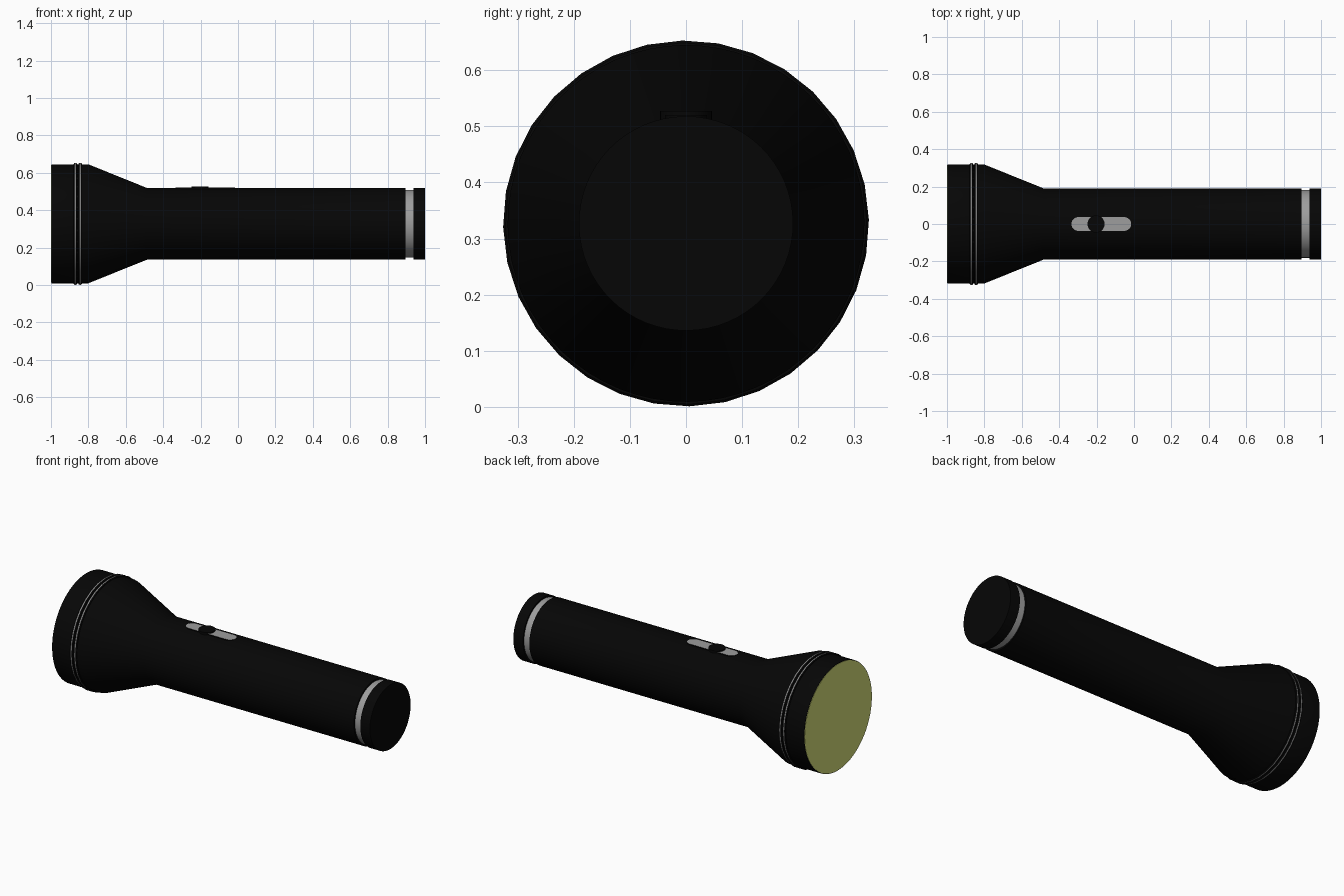
import bpy, bmesh, math

if "Cube" in bpy.data.objects:
    bpy.data.objects.remove(bpy.data.objects["Cube"])

AXIS_Z = 0.327  # height of the torch's long axis


def material(name, rgb):
    m = bpy.data.materials.new(name)
    m.diffuse_color = (*rgb, 1)
    m.use_nodes = True
    m.node_tree.nodes["Principled BSDF"].inputs["Base Color"].default_value = m.diffuse_color
    return m


BLACK = material("black", (0.0018, 0.0018, 0.0018))
SILVER = material("silver grey", (0.34, 0.34, 0.34))
LENS = material("lens yellow", (0.66, 0.72, 0.19))


def finish(bm, name, mats):
    bmesh.ops.recalc_face_normals(bm, faces=bm.faces)
    me = bpy.data.meshes.new(name)
    bm.to_mesh(me)
    bm.free()
    ob = bpy.data.objects.new(name, me)
    bpy.context.collection.objects.link(ob)
    for m in mats:
        me.materials.append(m)
    bpy.context.view_layer.objects.active = ob
    ob.select_set(True)
    bpy.ops.object.shade_smooth_by_angle(angle=math.radians(30))
    ob.select_set(False)
    return ob


def turned(name, profile, mats, sides=64, closed=False, bands=None):
    """Turn (x, radius) points about the long axis; bands gives a material per profile segment."""
    bm = bmesh.new()
    rings = []
    for x, r in profile:
        rings.append([bm.verts.new((x, r * math.cos(a), AXIS_Z + r * math.sin(a)))
                      for a in (2 * math.pi * (i + 0.1) / sides for i in range(sides))])
    n = len(rings)
    for s in range(n if closed else n - 1):
        a, b = rings[s], rings[(s + 1) % n]
        for i in range(sides):
            j = (i + 1) % sides
            f = bm.faces.new((a[i], a[j], b[j], b[i]))
            f.material_index = bands[s] if bands else 0
    if not closed:
        bm.faces.new(rings[0])
        bm.faces.new(rings[-1])
    return finish(bm, name, mats)


def plate(name, outline, z0, z1, top, side):
    """Extrude a flat (x, y) outline from z0 up to z1, with its own colour on the top face."""
    bm = bmesh.new()
    face = bm.faces.new([bm.verts.new((x, y, z0)) for x, y in outline])
    up = bmesh.ops.extrude_face_region(bm, geom=[face])["geom"]
    for v in up:
        if isinstance(v, bmesh.types.BMVert):
            v.co.z = z1
    for f in bm.faces:
        is_top = all(v.co.z > (z0 + z1) / 2 for v in f.verts)
        f.material_index = 0 if is_top else 1
    return finish(bm, name, [top, side])


def stadium(x0, x1, r, n=12):
    pts = []
    for cx, start in ((x1 - r, -math.pi / 2), (x0 + r, math.pi / 2)):
        for i in range(n + 1):
            a = start + math.pi * i / n
            pts.append((cx + r * math.cos(a), r * math.sin(a)))
    return pts


# Flared head and barrel
turned("body", [(-0.998, 0.318), (-0.80, 0.318), (-0.485, 0.191), (0.895, 0.191)], [BLACK])

# Lens
turned("lens", [(-1.0, 0.315), (-0.99, 0.315)], [LENS])

# Twin raised rings with a thin silver crown
for i, x in enumerate((-0.869, -0.844)):
    turned(f"head_ring_{i + 1}",
           [(x - 0.011, 0.312), (x - 0.009, 0.322), (x - 0.004, 0.326),
            (x + 0.004, 0.326), (x + 0.009, 0.322), (x + 0.011, 0.312)],
           [BLACK, SILVER], sides=32, closed=True, bands=[0, 0, 1, 0, 0, 0])

# Silver tail band and tail cap
turned("tail_band", [(0.885, 0.181), (0.945, 0.181)], [SILVER])
turned("tail_cap", [(0.937, 0.191), (1.0, 0.191)], [BLACK])

# Switch plate and sliding button
plate("switch_plate", stadium(-0.335, -0.015, 0.037), 0.505, 0.520, SILVER, BLACK)
button = [(-0.203 + 0.046 * math.cos(a), 0.046 * math.sin(a))
          for a in (2 * math.pi * i / 32 for i in range(32))]
plate("switch_button", button, 0.505, 0.527, BLACK, BLACK)
